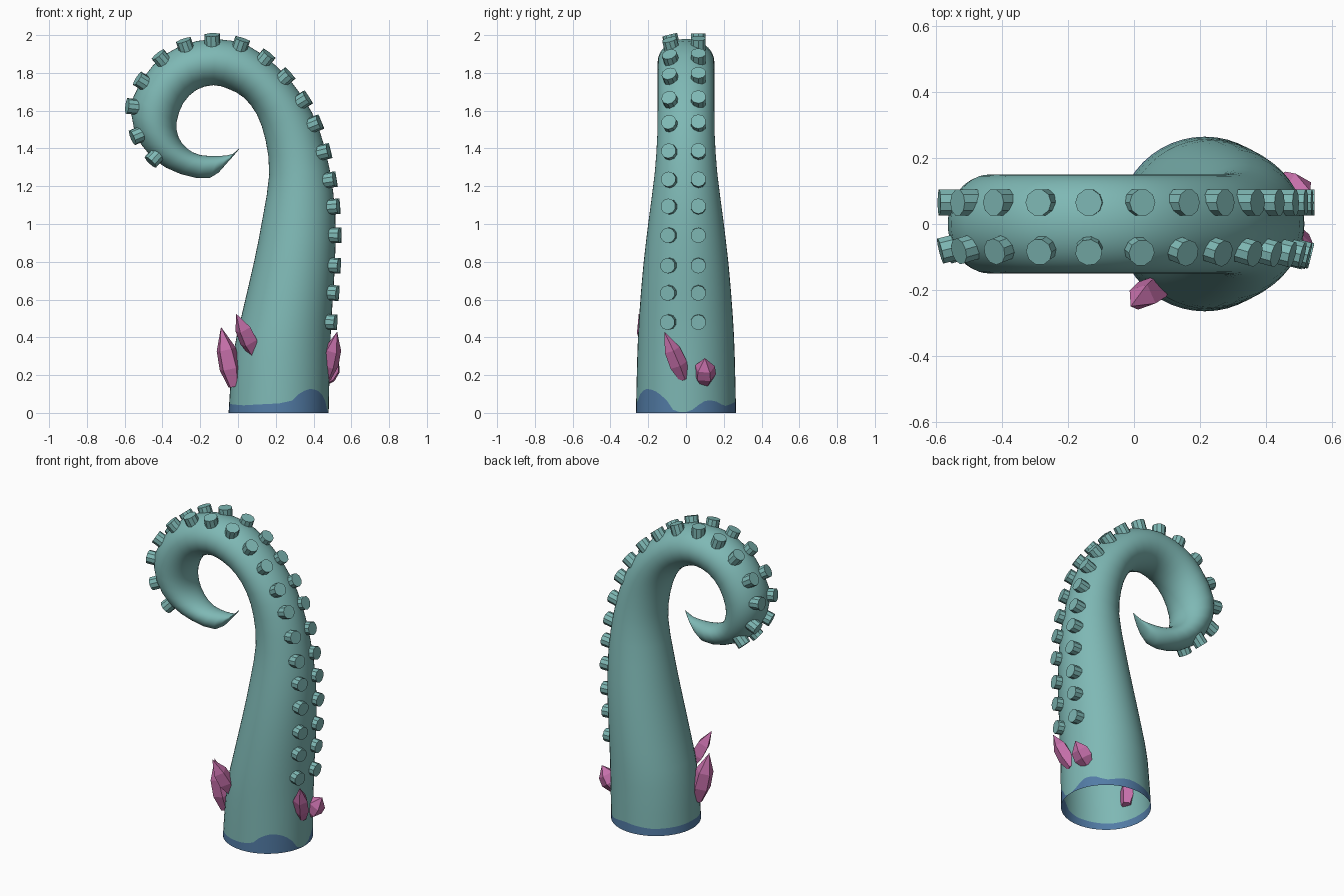
import bpy, bmesh, math
from mathutils import Vector

if "Cube" in bpy.data.objects:
    bpy.data.objects.remove(bpy.data.objects["Cube"])


def material(name, rgb):
    m = bpy.data.materials.new(name)
    m.diffuse_color = (*rgb, 1)
    m.use_nodes = True
    m.node_tree.nodes["Principled BSDF"].inputs["Base Color"].default_value = m.diffuse_color
    return m


TEAL = material("teal skin", (0.21, 0.48, 0.46))
BLUE = material("blue base", (0.085, 0.20, 0.38))
PINK = material("pink crystal", (0.56, 0.16, 0.40))


def add_object(name, bm, mats, smooth=None):
    bmesh.ops.recalc_face_normals(bm, faces=bm.faces)
    me = bpy.data.meshes.new(name)
    bm.to_mesh(me)
    bm.free()
    for m in mats:
        me.materials.append(m)
    ob = bpy.data.objects.new(name, me)
    bpy.context.collection.objects.link(ob)
    if smooth:
        bpy.ops.object.select_all(action='DESELECT')
        ob.select_set(True)
        bpy.context.view_layer.objects.active = ob
        bpy.ops.object.shade_smooth_by_angle(angle=math.radians(smooth))
    return ob


# Tentacle sections: inner x, z, outer x, z, half width in y
SECTIONS = [
    (-.05, 0, .48, 0, .265), (-.027, .3, .487, .3, .258),
    (.02, .52, .495, .5, .248), (.085, .8, .513, .78, .225),
    (.13, 1.03, .515, 1.05, .195), (.165, 1.26, .485, 1.29, .165),
    (.147, 1.44, .43, 1.5, .152), (.10, 1.58, .345, 1.67, .15),
    (.03, 1.67, .21, 1.83, .15), (-.05, 1.715, .06, 1.94, .15),
    (-.13, 1.735, -.12, 1.98, .15), (-.22, 1.71, -.31, 1.94, .15),
    (-.29, 1.64, -.45, 1.84, .15), (-.325, 1.54, -.555, 1.67, .15),
    (-.315, 1.46, -.55, 1.5, .14), (-.27, 1.40, -.455, 1.35, .115),
    (-.2, 1.365, -.305, 1.265, .085), (-.1, 1.36, -.15, 1.243, .06),
    (-.03, 1.37, -.065, 1.315, .03), (.003, 1.40, .006, 1.397, .002)]


def refine(pts, steps):
    """Catmull-Rom refinement of the section list."""
    out = []
    for k in range(len(pts) - 1):
        p0, p1 = pts[max(k - 1, 0)], pts[k]
        p2, p3 = pts[k + 1], pts[min(k + 2, len(pts) - 1)]
        for s in range(steps):
            t = s / steps
            out.append([.5 * (2 * b + (c - a) * t + (2 * a - 5 * b + 4 * c - d) * t * t
                              + (3 * b - a - 3 * c + d) * t ** 3)
                        for a, b, c, d in zip(p0, p1, p2, p3)])
    return out + [list(pts[-1])]


def on_section(s, ang):
    xi, zi, xo, zo, hy = s
    c = math.cos(ang) / 2
    return Vector(((xi + xo) / 2 + (xo - xi) * c, hy * math.sin(ang),
                   (zi + zo) / 2 + (zo - zi) * c))


# Height of the blue stain around the foot: angle in degrees, height
STAIN = [(-180, .05), (-135, .04), (-90, .05), (-75, .065), (-65, .11), (-50, .13),
         (-38, .115), (-25, .08), (-13, .004), (5, .004), (10, .03), (25, .07),
         (38, .06), (50, .035), (80, .06), (120, .045), (180, .05)]


def stain(deg):
    for (a, h), (b, g) in zip(STAIN, STAIN[1:]):
        if a <= deg <= b:
            return h + (g - h) * (deg - a) / (b - a)


SEG = 48
fine = refine(SECTIONS, 2)
angles = [-math.pi + 2 * math.pi * i / SEG for i in range(SEG)]

# Tentacle body: open tube with an uneven blue foot
bm = bmesh.new()
rings = []
for k, s in enumerate(fine):
    rings.append([bm.verts.new(on_section(s, a)) for a in angles])
    if k == 0:
        foot = []
        for a in angles:
            h = stain(math.degrees(a))
            low, high = on_section(fine[0], a), on_section(fine[1], a)
            foot.append(bm.verts.new(low.lerp(high, h / high.z)))
        rings.append(foot)
for k, (r, q) in enumerate(zip(rings, rings[1:])):
    for i in range(SEG):
        j = (i + 1) % SEG
        f = bm.faces.new((r[i], r[j], q[j], q[i]))
        f.material_index = 1 if k == 0 else 0
bm.faces.new(rings[-1])
add_object("tentacle", bm, [TEAL, BLUE], 50)

# Suckers: two rows evenly spaced along the outer edge
dense = refine(SECTIONS[:17], 12)
length = [0]
for a, b in zip(dense, dense[1:]):
    length.append(length[-1] + math.hypot(b[2] - a[2], b[3] - a[3]))
start = min(range(60), key=lambda i: abs(dense[i][3] - .475))
end = min(range(120, len(dense)), key=lambda i: math.hypot(dense[i][2] + .45, dense[i][3] - 1.347))
COUNT = 19
bm = bmesh.new()
for n in range(COUNT):
    u = n / (COUNT - 1)
    want = length[start] + (length[end] - length[start]) * u
    k = min(range(1, len(dense) - 1), key=lambda i: abs(length[i] - want))
    s, a, b = dense[k], dense[k - 1], dense[k + 1]
    out = Vector((b[3] - a[3], 0, a[2] - b[2])).normalized()
    for y, tilt in ((.065, 0), (-.09 + .02 * u, -.25)):
        nrm = (out + Vector((0, tilt, 0))).normalized()
        mat = nrm.to_track_quat('Z', 'Y').to_matrix().to_4x4()
        mat.translation = on_section(s, math.asin(y / s[4])) + nrm * .005
        bmesh.ops.create_cone(bm, cap_ends=True, segments=10, radius1=.041,
                              radius2=.041, depth=.07, matrix=mat)
add_object("suckers", bm, [TEAL])


# Crystals: faceted shards growing out of the lower body
def crystal(name, base, tip, radius, sides=5, spin=0):
    base, tip = Vector(base), Vector(tip)
    rot = (tip - base).to_track_quat('Z', 'Y')
    bm = bmesh.new()
    rows = []
    for t, r in ((0, .55), (.3, 1), (.62, .9)):
        rows.append([bm.verts.new(base.lerp(tip, t) + rot @ Vector(
            (math.cos(spin + 2 * math.pi * i / sides) * radius * r,
             math.sin(spin + 2 * math.pi * i / sides) * radius * r, 0)))
            for i in range(sides)])
    top = bm.verts.new(tip)
    bm.faces.new(rows[0])
    for i in range(sides):
        j = (i + 1) % sides
        for r, q in zip(rows, rows[1:]):
            bm.faces.new((r[i], r[j], q[j], q[i]))
        bm.faces.new((rows[2][i], rows[2][j], top))
    add_object(name, bm, [PINK])


crystal("crystal_left", (-.02, -.09, .14), (-.09, -.11, .455), .06, 5, .3)
crystal("crystal_front", (.085, -.175, .31), (-.01, -.25, .525), .05, 4, .5)
crystal("crystal_right_tall", (.465, -.01, .18), (.525, -.115, .43), .05, 5, .9)
crystal("crystal_right_short", (.44, .10, .16), (.535, .10, .29), .06, 5, .2)
